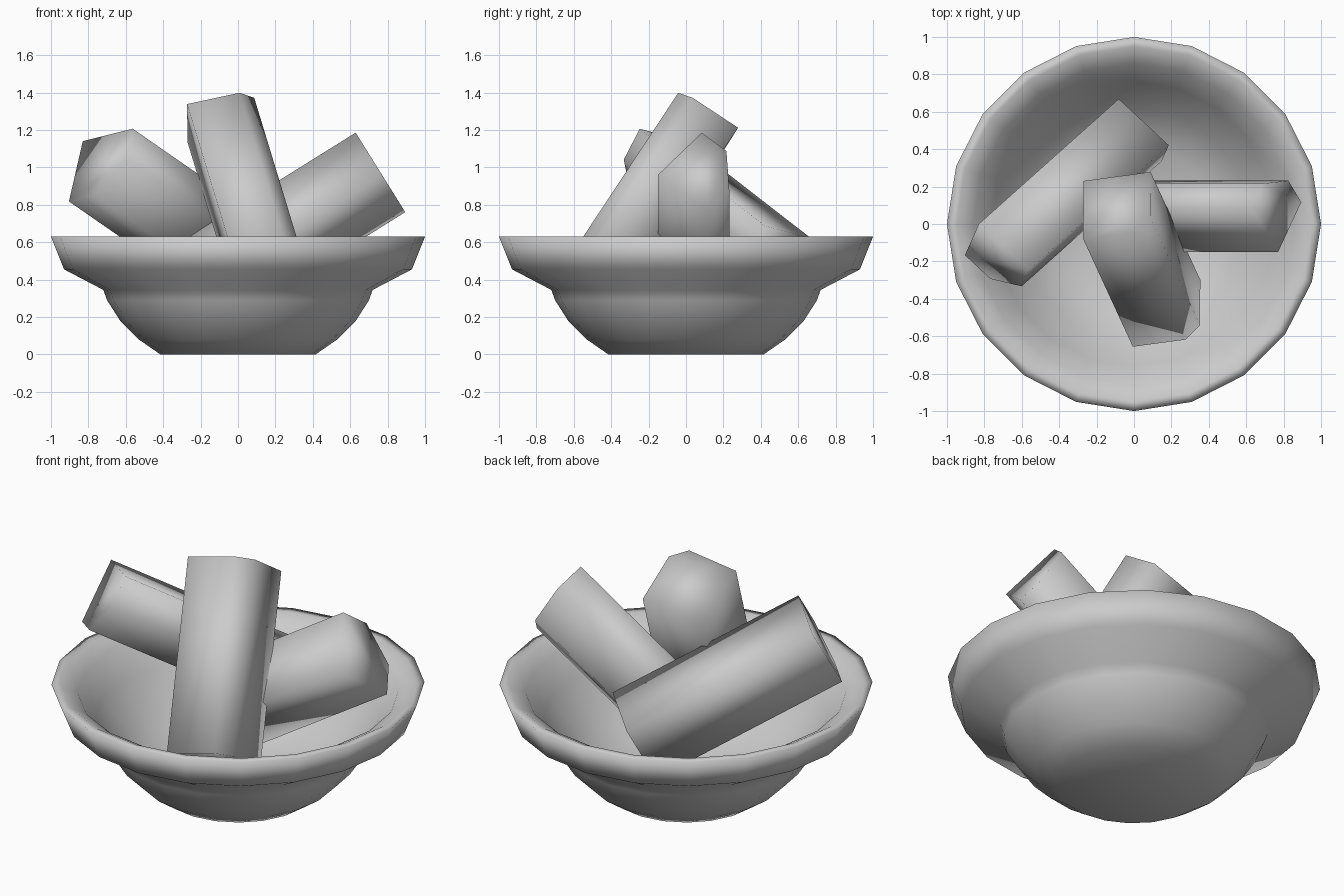
import bpy, bmesh, math
from mathutils import Vector

if "Cube" in bpy.data.objects:
    bpy.data.objects.remove(bpy.data.objects["Cube"])


def finish(name, bm):
    bmesh.ops.remove_doubles(bm, verts=bm.verts, dist=1e-4)
    bmesh.ops.recalc_face_normals(bm, faces=bm.faces)
    for f in bm.faces:
        f.smooth = True
    me = bpy.data.meshes.new(name)
    bm.to_mesh(me)
    bm.free()
    bpy.context.collection.objects.link(bpy.data.objects.new(name, me))


# Bowl: profile (radius, height) lathed in 20 steps, outside then inside
profile = [(0, 0), (0.415, 0), (0.53, 0.08), (0.63, 0.18), (0.70, 0.29), (0.72, 0.345),
           (0.93, 0.455), (1.0, 0.63), (0.95, 0.63), (0.86, 0.58), (0.76, 0.44),
           (0.62, 0.27), (0.42, 0.12), (0, 0.09)]
bm = bmesh.new()
verts = [bm.verts.new((r, 0, z)) for r, z in profile]
edges = [bm.edges.new(p) for p in zip(verts, verts[1:])]
bmesh.ops.spin(bm, geom=verts + edges, cent=(0, 0, 0), axis=(0, 0, 1),
               angle=math.tau, steps=20)
finish("bowl", bm)


# Split log: square section with one chamfered corner, extruded along its axis
def log(name, corner, side_a, side_b, direction, length, chamfer, size=0.37):
    c, d = Vector(corner), Vector(direction).normalized()
    a = Vector(side_a)
    a = (a - d * a.dot(d)).normalized()
    b = d.cross(a)
    if b.dot(Vector(side_b)) < 0:
        b = -b
    k = size - chamfer
    section = [(0, 0), (size, 0), (size, k), (k, size), (0, size)]
    bm = bmesh.new()
    face = bm.faces.new([bm.verts.new(c + a * u + b * v) for u, v in section])
    ext = bmesh.ops.extrude_face_region(bm, geom=[face], use_keep_orig=True)
    moved = [g for g in ext["geom"] if isinstance(g, bmesh.types.BMVert)]
    bmesh.ops.translate(bm, verts=moved, vec=d * length)
    finish(name, bm)


log("front_log", (-0.27, 0.23, 1.135), (0.37, 0.05, 0.08), (0, -0.3, 0.2),
    (0.265, -0.575, -0.87), 1.08, 0.08)
log("left_log", (-0.83, 0.0, 1.14), (0.26, -0.25, 0.07), (-0.08, -0.17, -0.32),
    (0.75, 0.67, -0.52), 1.13, 0.18)
log("right_log", (0.77, -0.15, 0.96), (-0.14, 0.23, 0.22), (0.13, 0.26, -0.21),
    (-0.85, 0, -0.53), 1.1, 0.18, 0.355)
